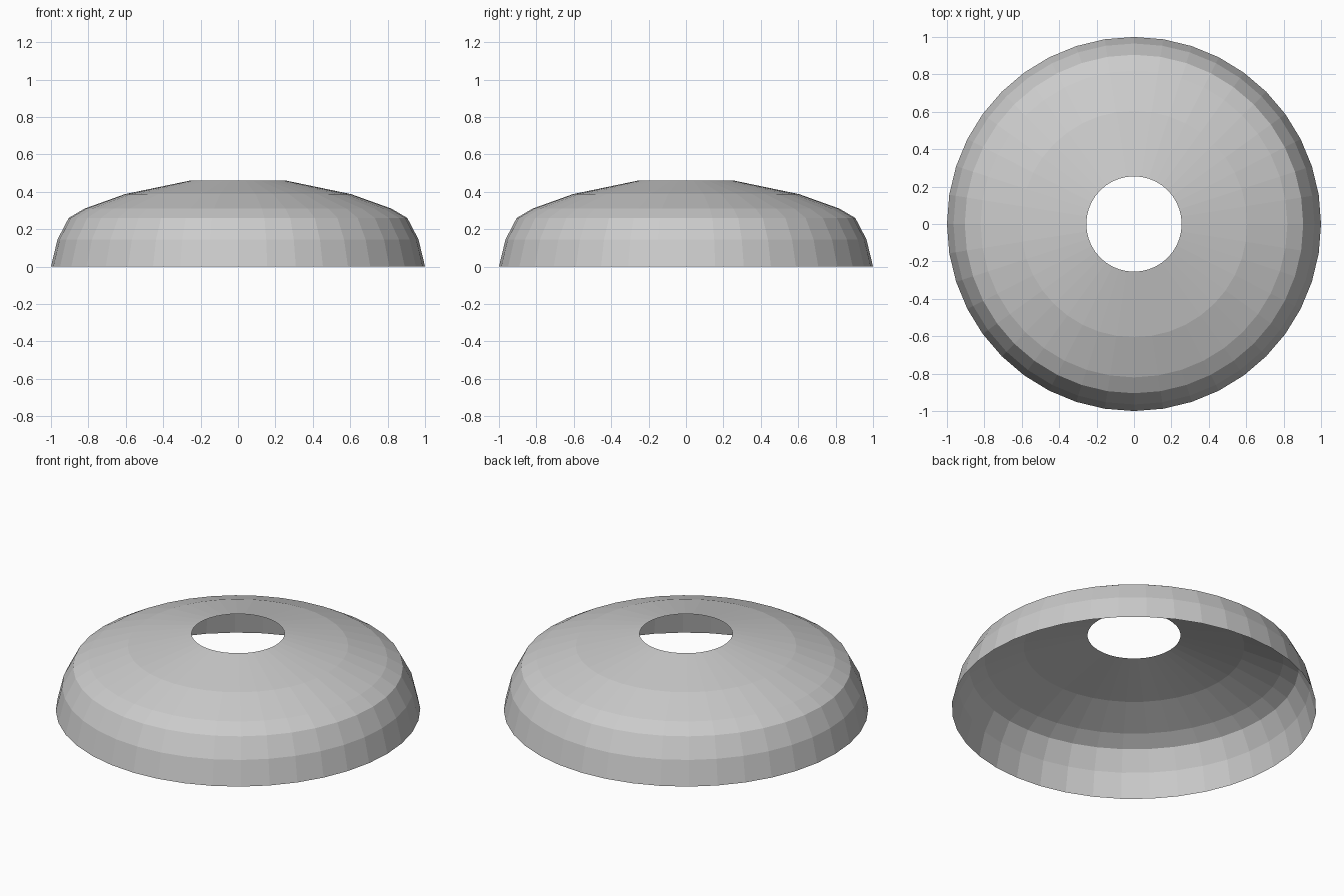
import bpy, bmesh
from math import cos, sin, tau

if "Cube" in bpy.data.objects:
    bpy.data.objects.remove(bpy.data.objects["Cube"])

SIDES = 40
# Shell profile (radius, height) from the bottom rim to the top hole
PROFILE = [(1.0, 0.0), (0.965, 0.145), (0.905, 0.26),
           (0.82, 0.31), (0.605, 0.387), (0.255, 0.46)]

# Thin open shell, spun around z
bm = bmesh.new()
rings = [[bm.verts.new((r * cos(tau * i / SIDES), r * sin(tau * i / SIDES), z))
          for i in range(SIDES)] for r, z in PROFILE]
for low, high in zip(rings, rings[1:]):
    for i in range(SIDES):
        j = (i + 1) % SIDES
        bm.faces.new((low[i], low[j], high[j], high[i]))

mesh = bpy.data.meshes.new("domed_shell")
bm.to_mesh(mesh)
bm.free()
shell = bpy.data.objects.new("domed_shell", mesh)
bpy.context.collection.objects.link(shell)
